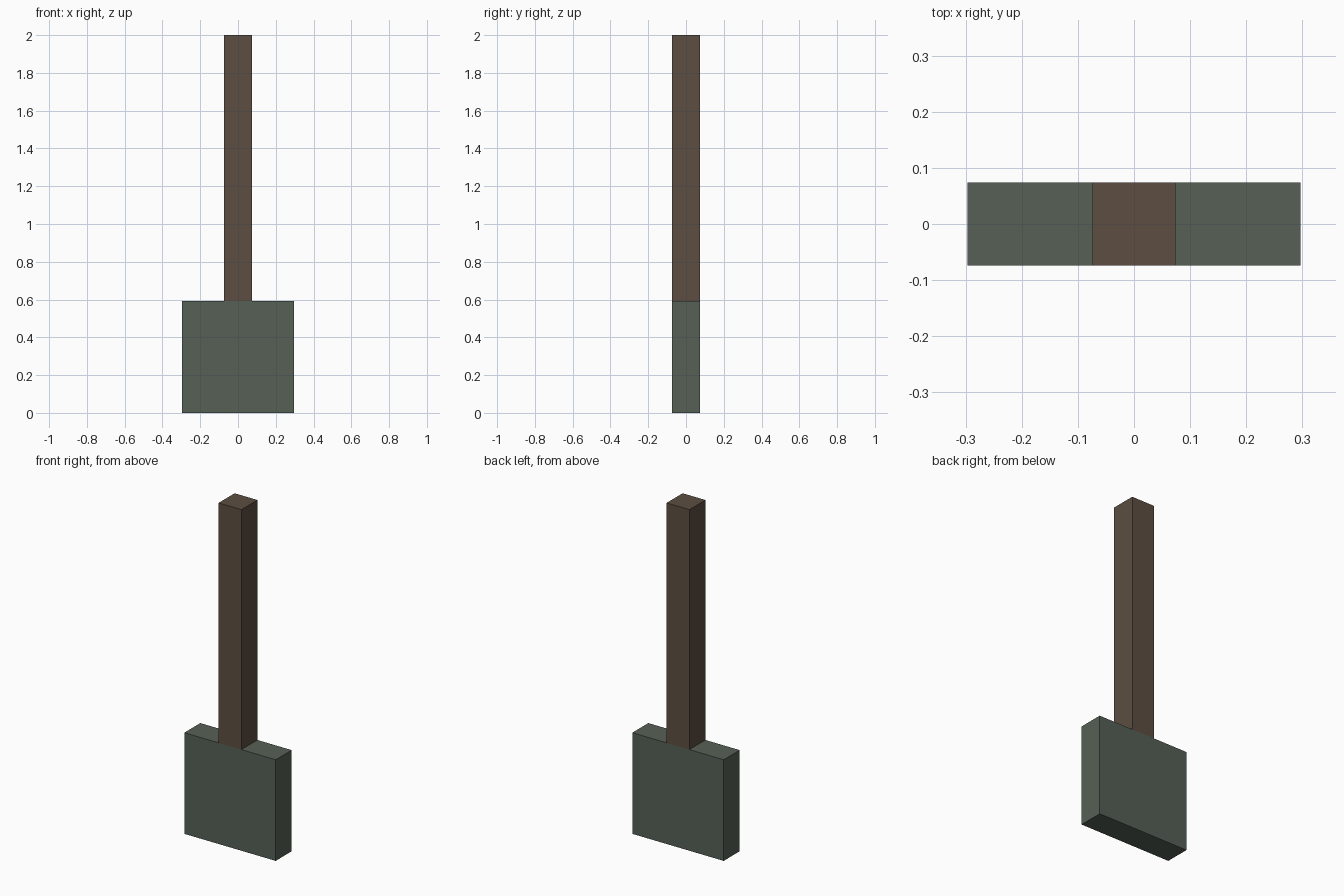
import bpy

# Clear the default cube
default = bpy.data.objects.get("Cube")
if default:
    bpy.data.objects.remove(default, do_unlink=True)


def make_material(name, rgb):
    mat = bpy.data.materials.new(name)
    mat.use_nodes = True
    color = (*rgb, 1.0)
    mat.diffuse_color = color
    bsdf = next(n for n in mat.node_tree.nodes if n.type == 'BSDF_PRINCIPLED')
    bsdf.inputs["Base Color"].default_value = color
    return mat


def make_box(name, width, depth, bottom, top, mat):
    bpy.ops.mesh.primitive_cube_add(size=1, location=(0, 0, (bottom + top) / 2))
    obj = bpy.context.object
    obj.name = name
    obj.scale = (width, depth, top - bottom)
    bpy.ops.object.transform_apply(location=False, rotation=False, scale=True)
    obj.data.materials.append(mat)
    return obj


THICKNESS = 0.148
BLADE_SIZE = 0.593

brown_wood = make_material("brown wood", (0.107, 0.076, 0.054))
grey_green_metal = make_material("grey green metal", (0.093, 0.117, 0.093))

# Square blade at the bottom, with the handle standing on it
make_box("blade", BLADE_SIZE, THICKNESS, 0.0, BLADE_SIZE, grey_green_metal)
make_box("handle", THICKNESS, THICKNESS, BLADE_SIZE, 2.0, brown_wood)
